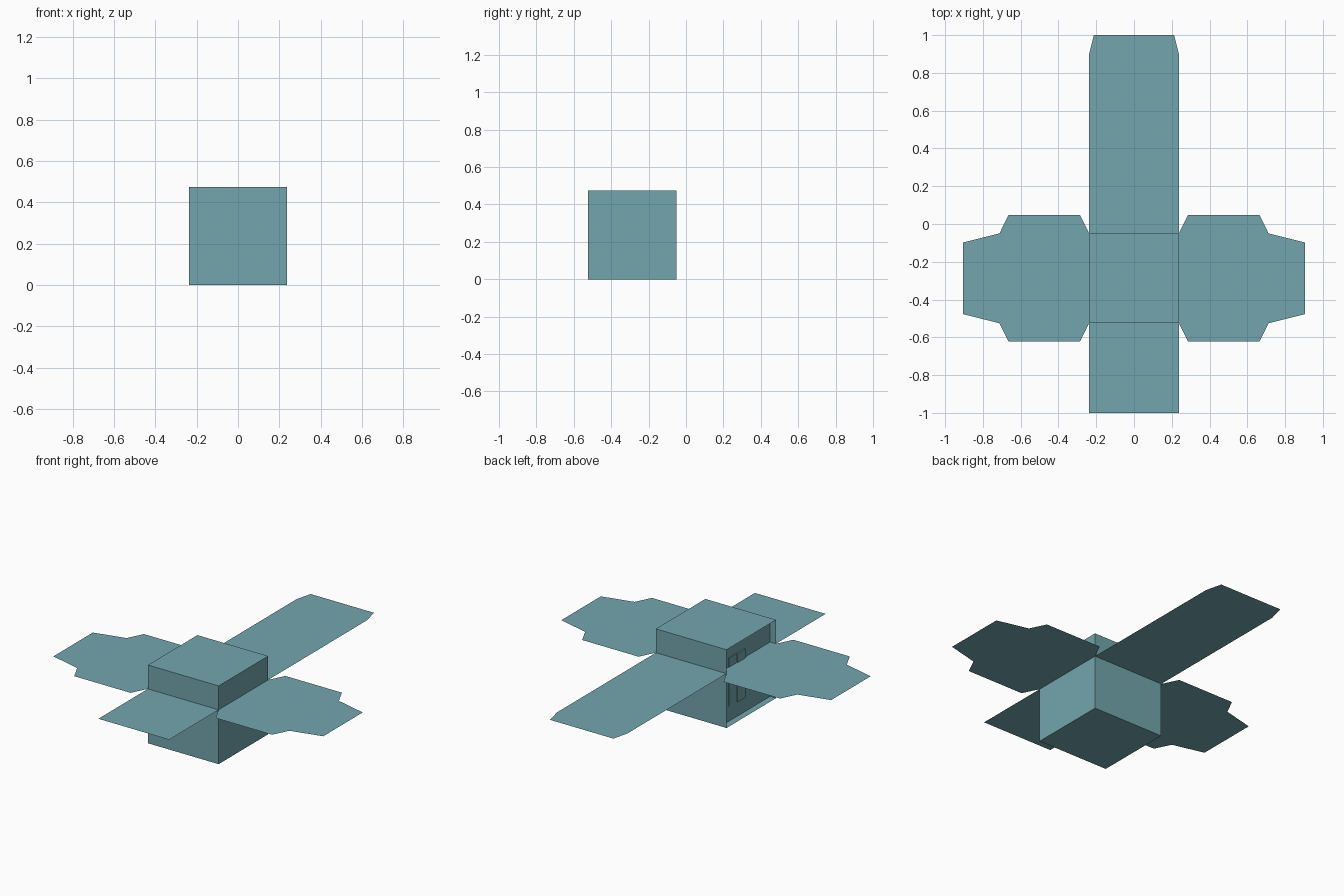
import bpy
import bmesh

old = bpy.data.objects.get("Cube")
if old:
    bpy.data.objects.remove(old, do_unlink=True)

SIDE = 0.475          # edge of one square
HALF = SIDE / 2
BACK = -0.05          # rear wall of the box
FRONT = BACK - SIDE   # front wall of the box
SHEET_Z = 0.33
RECESS = 0.04

teal = bpy.data.materials.new("dusty teal")
teal.use_nodes = True
colour = (0.17, 0.38, 0.42, 1)
teal.diffuse_color = colour
teal.node_tree.nodes["Principled BSDF"].inputs["Base Color"].default_value = colour


def finish(name, bm):
    mesh = bpy.data.meshes.new(name)
    bm.to_mesh(mesh)
    bm.free()
    mesh.materials.append(teal)
    obj = bpy.data.objects.new(name, mesh)
    bpy.context.collection.objects.link(obj)
    return obj


def flat_sheet(name, outline):
    bm = bmesh.new()
    face = bm.faces.new([bm.verts.new((x, y, SHEET_Z)) for x, y in outline])
    face.normal_update()
    if face.normal.z < 0:
        face.normal_flip()
    return finish(name, bm)


def block(name, low, high):
    bm = bmesh.new()
    bmesh.ops.create_cube(bm, size=1)
    for v in bm.verts:
        v.co = [lo + (c + 0.5) * (hi - lo) for c, lo, hi in zip(v.co, low, high)]
    return finish(name, bm)


# Folded box: its left-hand wall is set slightly inwards
bm = bmesh.new()
bmesh.ops.create_cube(bm, size=SIDE)
bmesh.ops.translate(bm, verts=bm.verts, vec=(0, (BACK + FRONT) / 2, HALF))
bm.normal_update()
wall = [f for f in bm.faces if f.normal.x < -0.9]
inner = bmesh.ops.extrude_discrete_faces(bm, faces=wall)["faces"]
bmesh.ops.translate(bm, verts=list({v for f in inner for v in f.verts}),
                    vec=(RECESS, 0, 0))
finish("box", bm)

# Thin narrow panel on the set-back wall
plane_x = -HALF + RECESS
panel_edges = ((0.16, 0.32), (0.32, 0.48))
for i, (a, b) in enumerate(panel_edges):
    block(f"wall_panel_{i + 1}",
          (plane_x - 0.004 * (i + 1), BACK - b * SIDE, 0.19 * SIDE),
          (plane_x, BACK - a * SIDE, 0.81 * SIDE))

# Unfolded sheet: long strip with a tapered end tab
end = BACK + 2 * SIDE
flat_sheet("long_strip", [(-HALF, FRONT - SIDE), (HALF, FRONT - SIDE), (HALF, end),
                          (HALF - 0.025, 1.0), (0.025 - HALF, 1.0), (-HALF, end)])

# Side wings with tapered glue tabs, mirrored across the strip
tab, taper = 0.097, 0.048
far = HALF + SIDE
half_wing = [(HALF, HALF), (HALF + taper, HALF + tab), (far - taper, HALF + tab),
             (far, HALF), (far + 2 * tab, HALF - taper)]
centre_y = (BACK + FRONT) / 2
for name, sign in (("left_wing", 1), ("right_wing", -1)):
    outline = half_wing + [(x, -y) for x, y in reversed(half_wing)]
    flat_sheet(name, [(sign * x, centre_y + y) for x, y in outline])
